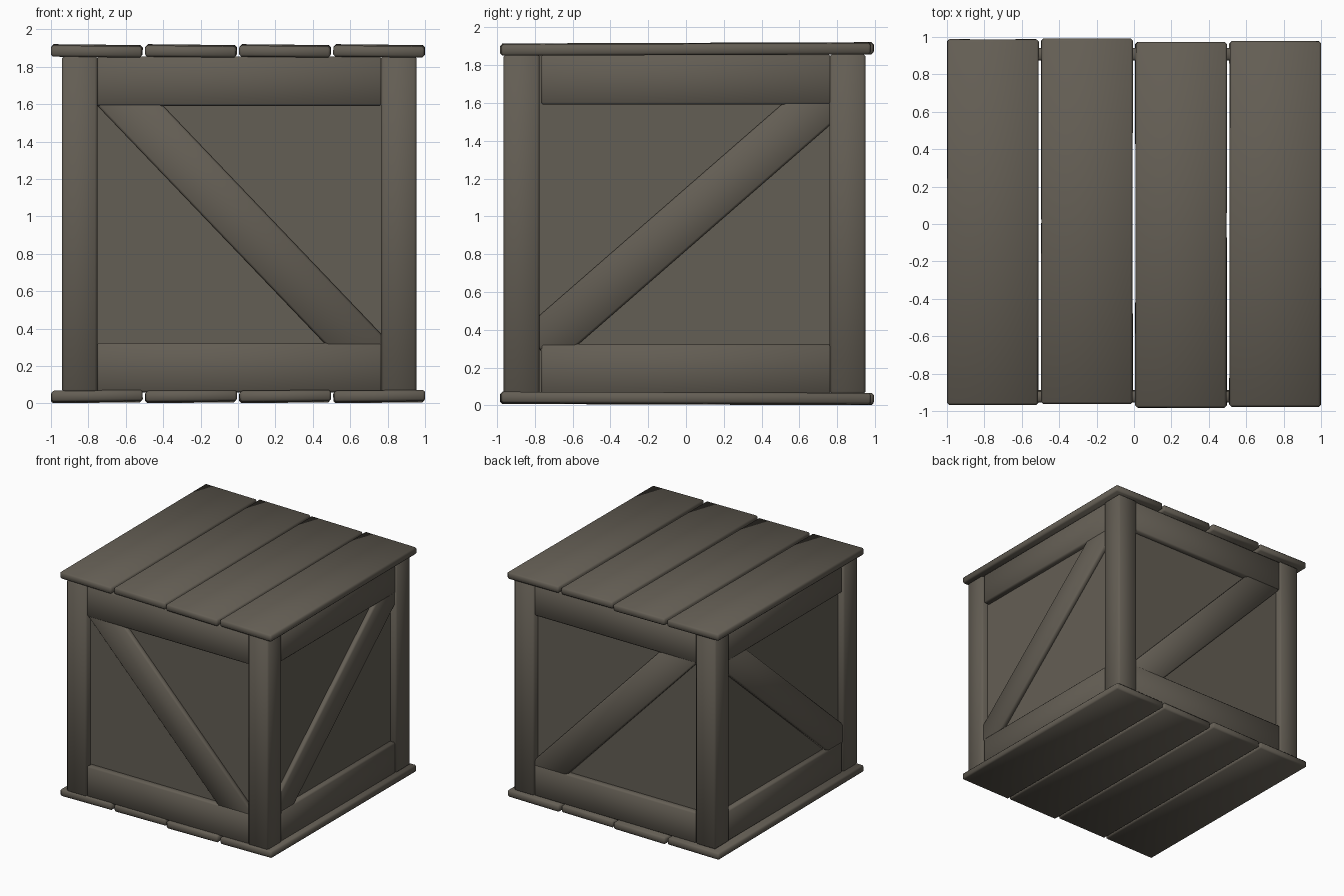
import bpy, bmesh, math
from mathutils import Matrix, Vector, Euler

if "Cube" in bpy.data.objects:
    bpy.data.objects.remove(bpy.data.objects["Cube"])

wood = bpy.data.materials.new("weathered wood")
wood.diffuse_color = (0.127, 0.112, 0.089, 1)
wood.use_nodes = True
wood.node_tree.nodes["Principled BSDF"].inputs["Base Color"].default_value = wood.diffuse_color
CX, CY = 0.007, -0.007          # frame sits slightly off centre


def board(name, size, loc, rot=(0, 0, 0), bevel=0.012):
    """Softly shaded box with chamfered edges."""
    bm = bmesh.new()
    bmesh.ops.create_cube(bm, size=1)
    bmesh.ops.scale(bm, vec=size, verts=bm.verts)
    if bevel:
        bmesh.ops.bevel(bm, geom=bm.edges[:], offset=bevel, segments=1,
                        affect='EDGES', profile=0.5)
        for f in bm.faces:
            f.smooth = True
    m = Matrix.Translation(Vector(loc)) @ Euler(rot).to_matrix().to_4x4()
    bmesh.ops.transform(bm, matrix=m, verts=bm.verts)
    me = bpy.data.meshes.new(name)
    bm.to_mesh(me)
    bm.free()
    me.materials.append(wood)
    ob = bpy.data.objects.new(name, me)
    bpy.context.collection.objects.link(ob)
    return ob


# lid and base planks: loosely laid, base mirrors the lid
plank_y = [0.01, 0.015, -0.005, 0.0]
for i, py in enumerate(plank_y):
    x = -0.755 + i * 0.5033
    for name, z, s in (("lid_plank", 1.885, 1), ("base_plank", 0.037, -1)):
        board(f"{name}_{i + 1}", (0.488, 1.955, 0.06), (x, py, z),
              (s * math.radians(0.2), s * math.radians(0.6), s * math.radians(-0.1)))

# corner posts
for sx in (-1, 1):
    for sy in (-1, 1):
        board("corner_post", (0.19, 0.19, 1.80),
              (CX + sx * 0.853, CY + sy * 0.862, 0.96), bevel=0.014)

# each wall: thin panel, two rails and a diagonal brace
for s, side in ((-1, "front"), (1, "back")):
    board(f"{side}_panel", (1.6, 0.015, 1.78), (CX, CY + s * 0.893, 0.96), bevel=0)
    for z in (0.192, 1.723):
        board(f"{side}_rail", (1.525, 0.066, 0.265), (CX, CY + s * 0.914, z))
    board(f"{side}_brace", (2.01, 0.05, 0.253), (0.023, CY + s * 0.916, 0.965),
          (0, math.radians(46.3), 0))

for s, side in ((-1, "left"), (1, "right")):
    board(f"{side}_panel", (0.015, 1.6, 1.78), (CX + s * 0.886, CY, 0.96), bevel=0)
    for z in (0.192, 1.723):
        board(f"{side}_rail", (0.066, 1.535, 0.265), (CX + s * 0.907, CY + 0.007, z))
    board(f"{side}_brace", (0.05, 2.03, 0.25), (CX + s * 0.909, -0.015, 0.972),
          (math.radians(41.06), 0, 0))
